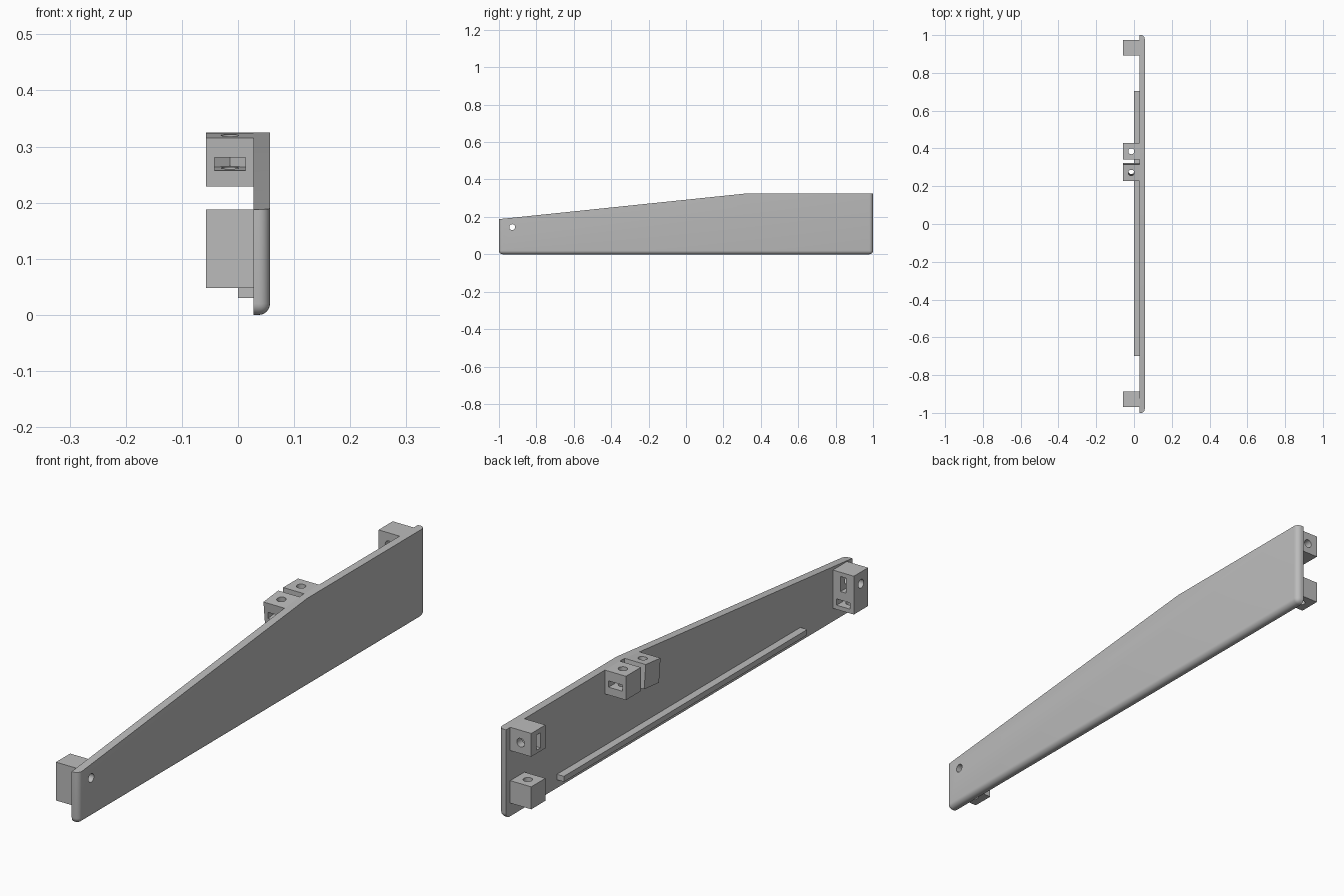
import bpy, bmesh, math
from mathutils import Matrix, Vector

cube = bpy.data.objects.get("Cube")
if cube:
    bpy.data.objects.remove(cube, do_unlink=True)

grey = bpy.data.materials.new("light grey")
grey.use_nodes = True
colour = (0.5, 0.5, 0.5, 1)
grey.diffuse_color = colour
grey.node_tree.nodes["Principled BSDF"].inputs["Base Color"].default_value = colour

X, Y, Z = Vector((1, 0, 0)), Vector((0, 1, 0)), Vector((0, 0, 1))
INNER, OUTER = 0.028, 0.057          # plate faces
LOW, HIGH = 0.188, 0.325             # plate heights at front and back
BEND = 0.32                          # where the sloped top ends
MID = (INNER - OUTER) / 2            # centre of the mounting blocks in x
HOLE = 0.0158
NUT = 0.0275                         # half width of a nut pocket


def prism(name, points, depth):
    """Extrude a flat outline along a vector."""
    bm = bmesh.new()
    face = bm.faces.new([bm.verts.new(p) for p in points])
    new = bmesh.ops.extrude_face_region(bm, geom=[face])["geom"]
    bmesh.ops.translate(bm, vec=depth,
                        verts=[v for v in new if isinstance(v, bmesh.types.BMVert)])
    bmesh.ops.recalc_face_normals(bm, faces=bm.faces)
    mesh = bpy.data.meshes.new(name)
    bm.to_mesh(mesh)
    bm.free()
    mesh.materials.append(grey)
    obj = bpy.data.objects.new(name, mesh)
    bpy.context.collection.objects.link(obj)
    return obj


def box(name, x, y, z):
    outline = [(x[0], y[0], z[0]), (x[0], y[1], z[0]), (x[0], y[1], z[1]), (x[0], y[0], z[1])]
    return prism(name, outline, X * (x[1] - x[0]))


def hole(start, axis, length):
    u = Z if axis != Z else X
    v = axis.cross(u)
    ring = [math.tau * i / 32 for i in range(32)]
    pts = [Vector(start) + HOLE * (u * math.cos(a) + v * math.sin(a)) for a in ring]
    return prism("hole_cutter", pts, axis * length)


def pocket(centre, opening, axis, thick=0.023):
    """Nut pocket: a slot that ends in half a hexagon around the bolt hole."""
    side = axis.cross(opening)
    h, k = NUT, NUT / math.sqrt(3)
    outline = [(0.08, h), (0.08, -h), (-k, -h), (-2 * k, 0), (-k, h)]
    base = Vector(centre) - axis * thick / 2
    return prism("pocket_cutter", [base + opening * a + side * b for a, b in outline], axis * thick)


def cut(obj, cutters):
    for c in cutters:
        mod = obj.modifiers.new("cut", "BOOLEAN")
        mod.operation, mod.solver, mod.object = "DIFFERENCE", "EXACT", c
        with bpy.context.temp_override(object=obj, active_object=obj, selected_objects=[obj]):
            bpy.ops.object.modifier_apply(modifier=mod.name)


def discard(cutters):
    for c in cutters:
        bpy.data.objects.remove(c, do_unlink=True)


# Side plate with rounded outer, bottom and end edges
outline = [(-1, 0), (1, 0), (1, HIGH), (BEND, HIGH), (-1, LOW)]
plate = prism("side_plate", [(INNER, y, z) for y, z in outline], X * (OUTER - INNER))
bm = bmesh.new()
bm.from_mesh(plate.data)
rounded = []
for e in bm.edges:
    a, b = (v.co for v in e.verts)
    m = (a + b) / 2
    outer = m.x > OUTER - 0.001 and (m.z < 0.001 or abs(m.y) > 0.999)
    corner = abs(a.x - b.x) > 0.01 and m.z < 0.001
    if outer or corner:
        rounded.append(e)
bmesh.ops.bevel(bm, geom=rounded, offset=0.02, segments=6, profile=0.5, affect="EDGES")
bm.to_mesh(plate.data)
bm.free()

# Inner rail
box("inner_rail", (0, INNER), (-0.7, 0.705), (0.03, 0.05))

# Front mounting block, with a bolt hole that also passes through the plate
WIDE = (-OUTER, INNER)
front_y = -0.929
front = box("front_block", WIDE, (-0.97, -0.888), (0.048, LOW))
bolt = hole((-0.1, front_y, 0.145), X, 0.2)
cuts = [bolt, pocket((MID, front_y, 0.145), Y, X),
        hole((MID, front_y, 0.02), Z, 0.075), pocket((MID, front_y, 0.075), Y, Z)]
cut(front, cuts)
cut(plate, [bolt])
discard(cuts)

# Middle pair of blocks; the front one leans with the sloped top
lean = math.atan2(HIGH - LOW, BEND + 1)
pivot = Matrix.Translation((0, BEND, HIGH))
tilt = pivot @ Matrix.Rotation(lean, 4, "X") @ pivot.inverted()
for name, y0, y1, opening, move in (("middle_front_block", 0.228, 0.314, -Y, tilt),
                                    ("middle_back_block", 0.342, 0.428, Y, None)):
    yc = (y0 + y1) / 2
    block = box(name, WIDE, (y0, y1), (0.238, HIGH))
    cuts = [hole((MID, yc, 0.2), Z, 0.2), pocket((MID, yc, 0.278), opening, Z)]
    cut(block, cuts)
    discard(cuts)
    if move:
        block.data.transform(move)

# Back blocks, upper and lower
BACK = (0.893, 0.975)
back_y = sum(BACK) / 2
upper = box("back_upper_block", WIDE, BACK, (0.24, HIGH))
cuts = [hole((MID, 0.8, 0.28), Y, 0.3), pocket((MID, back_y, 0.28), -X, Y)]
cut(upper, cuts)
discard(cuts)

lower = box("back_lower_block", WIDE, BACK, (0.048, 0.13))
cuts = [hole((MID, back_y, 0), Z, 0.2), pocket((MID, back_y, 0.089), -Y, Z)]
cut(lower, cuts)
discard(cuts)

# Smooth the rounded edges and bores, keep corners sharp
for obj in bpy.context.collection.objects:
    if obj.type == "MESH" and grey.name in obj.data.materials:
        bpy.ops.object.select_all(action="DESELECT")
        obj.select_set(True)
        bpy.context.view_layer.objects.active = obj
        bpy.ops.object.shade_smooth_by_angle(angle=math.radians(30))
